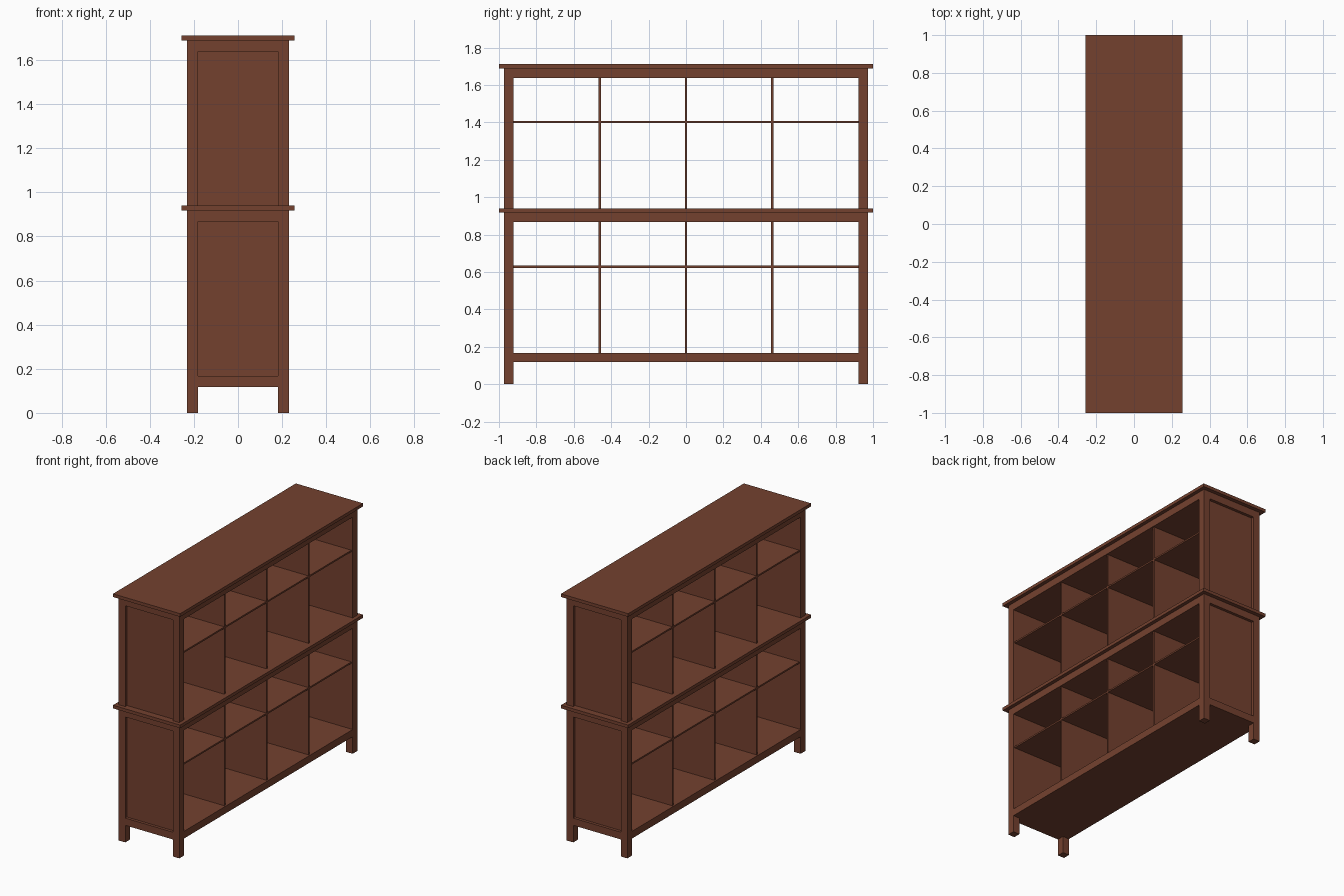
import bpy

if "Cube" in bpy.data.objects:
    bpy.data.objects.remove(bpy.data.objects["Cube"])

wood = bpy.data.materials.new("red_brown_wood")
wood.diffuse_color = (0.175, 0.053, 0.028, 1)
wood.use_nodes = True
wood.node_tree.nodes["Principled BSDF"].inputs["Base Color"].default_value = wood.diffuse_color


def box(name, x0, x1, y0, y1, z0, z1):
    """Axis-aligned box between two corners."""
    v = [(x, y, z) for x in (x0, x1) for y in (y0, y1) for z in (z0, z1)]
    f = [(0, 1, 3, 2), (4, 6, 7, 5), (0, 4, 5, 1), (2, 3, 7, 6), (0, 2, 6, 4), (1, 5, 7, 3)]
    me = bpy.data.meshes.new(name)
    me.from_pydata(v, [], f)
    me.materials.append(wood)
    ob = bpy.data.objects.new(name, me)
    bpy.context.collection.objects.link(ob)
    return ob


X, Y, P = 0.232, 0.973, 0.05       # body half sizes, post thickness
XI, YI = X - P, Y - P              # inner faces of the posts
SX = 0.222                         # half depth of shelves and dividers
T = 0.0055                         # half thickness of thin boards
RECESS = 0.02                      # depth of the end panels

# Overhanging slabs
box("top_slab", -0.257, 0.257, -1, 1, 1.689, 1.711)
box("middle_slab", -0.257, 0.257, -1, 1, 0.918, 0.94)

# name, post bottom, opening bottom, opening top, section top, shelf height
sections = [("lower", 0.0, 0.168, 0.868, 0.918, 0.628),
            ("upper", 0.94, 0.94, 1.638, 1.689, 1.401)]


def frame_board(name, z0, z1):
    """Board flush with the long faces, plus rails closing the ends."""
    box(name + "_board", -X, X, -YI, YI, z0, z1)
    for s, side in ((-1, "front"), (1, "back")):
        a, b = sorted((s * YI, s * Y))
        box(f"{name}_{side}_rail", -XI, XI, a, b, z0, z1)


for name, zp, z0, z1, zt, zs in sections:
    # Corner posts
    for sx, lr in ((-1, "left"), (1, "right")):
        for sy, fb in ((-1, "front"), (1, "back")):
            xa, xb = sorted((sx * XI, sx * X))
            ya, yb = sorted((sy * YI, sy * Y))
            box(f"{name}_{fb}_{lr}_post", xa, xb, ya, yb, zp, zt)
    # Recessed end panels
    for sy, fb in ((-1, "front"), (1, "back")):
        ya, yb = sorted((sy * YI, sy * (Y - RECESS)))
        box(f"{name}_{fb}_panel", -XI, XI, ya, yb, z0, z1)
    frame_board(name + "_ceiling", z1, zt)
    # Shelf and dividers
    box(name + "_shelf", -SX, SX, -YI, YI, zs - T, zs + T)
    for i in (-1, 0, 1):
        box(f"{name}_divider_{i + 2}", -SX, SX, i * 0.461 - T, i * 0.461 + T, z0, z1)

# Floor of the lower section
frame_board("floor", 0.118, 0.168)
